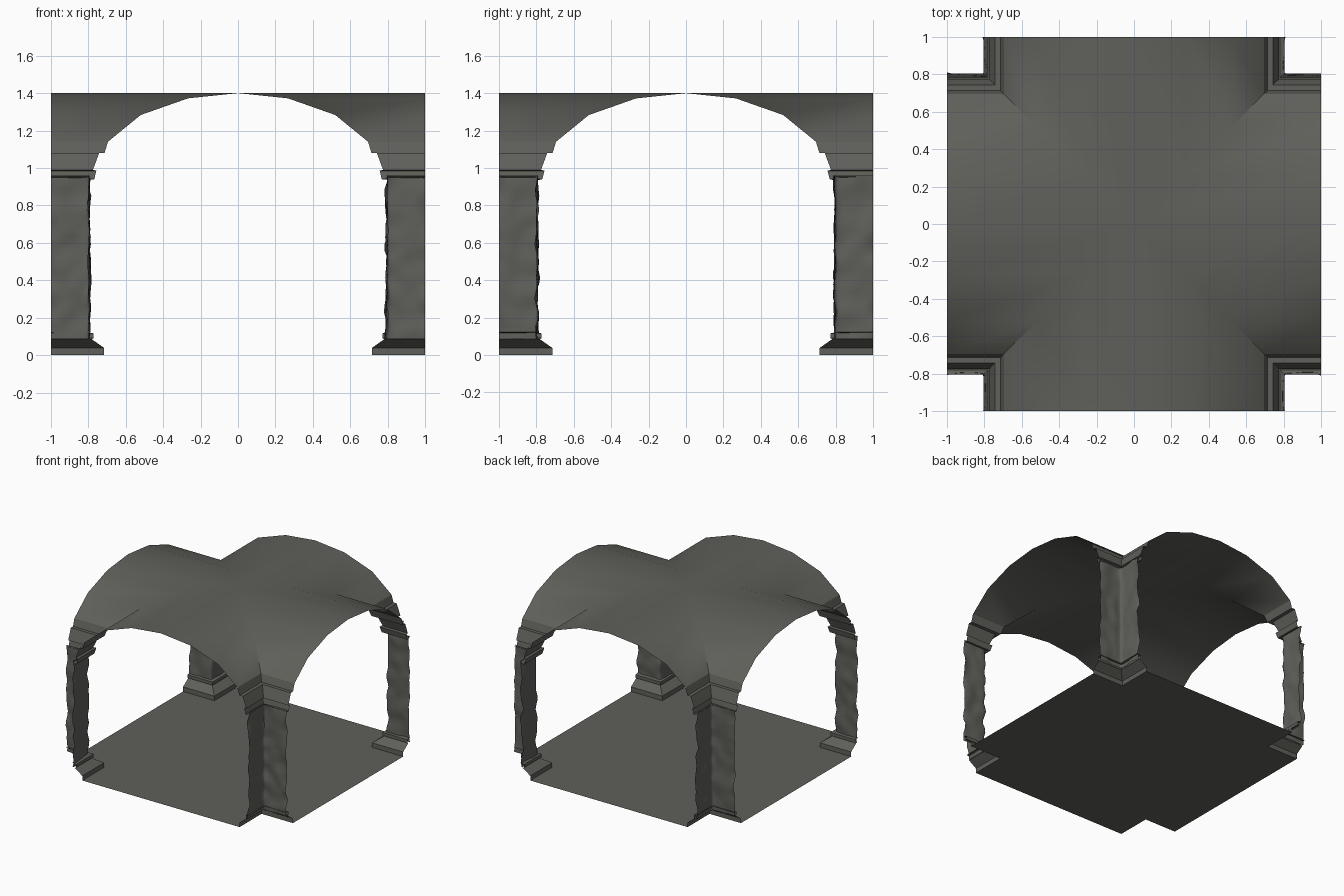
import bpy, bmesh, math
from mathutils import Vector, noise

if "Cube" in bpy.data.objects:
    bpy.data.objects.remove(bpy.data.objects["Cube"])

stone = bpy.data.materials.new("dark_grey_stone")
stone.diffuse_color = (0.115, 0.115, 0.103, 1)
stone.use_nodes = True
stone.node_tree.nodes["Principled BSDF"].inputs["Base Color"].default_value = stone.diffuse_color


def finish(name, bm, angle):
    bmesh.ops.remove_doubles(bm, verts=bm.verts, dist=0.0005)
    me = bpy.data.meshes.new(name)
    bm.to_mesh(me)
    bm.free()
    me.materials.append(stone)
    ob = bpy.data.objects.new(name, me)
    bpy.context.collection.objects.link(ob)
    bpy.ops.object.select_all(action='DESELECT')
    ob.select_set(True)
    bpy.context.view_layer.objects.active = ob
    bpy.ops.object.shade_smooth_by_angle(angle=math.radians(angle))
    return ob


def l_path(d):
    """L-shaped line around one open corner, at distance d from the axes."""
    return [(d, 1), (d, d), (1, d)]


def rounded_path(d, r=0.015, n=8):
    """Same line, finely divided and with a softened corner."""
    leg = [(d, 1 + (d + r - 1) * i / n) for i in range(n + 1)]
    return leg + [(d + r * 0.3, d + r * 0.3)] + [(y, x) for x, y in reversed(leg)]


def sweep(name, profile, path=l_path, rough=0.0, angle=25):
    """Sweep a (distance, height) profile round all four corners."""
    bm = bmesh.new()
    for sx, sy in ((1, 1), (-1, 1), (-1, -1), (1, -1)):
        rows = []
        for d, z in profile:
            row = []
            for x, y in path(d):
                p = Vector((sx * x, sy * y, z))
                if rough:
                    k = rough * noise.noise(p * 11)
                    # push the worn stone in and out, leaving the open ends on the tile edge
                    if x < 0.999:
                        p.x += k * sx * (1 if x < d + 0.03 else 0)
                    if y < 0.999:
                        p.y += k * sy * (1 if y < d + 0.03 else 0)
                    if x > 0.999:
                        p.y += k * sy
                    if y > 0.999:
                        p.x += k * sx
                row.append(bm.verts.new(p))
            rows.append(row)
        for a, b in zip(rows, rows[1:]):
            for i in range(len(a) - 1):
                q = [a[i], a[i + 1], b[i + 1], b[i]]
                # keep normals facing the room
                bm.faces.new(q if sx * sy < 0 else q[::-1])
    return finish(name, bm, angle)


# groin vault: one arch profile meeting on the diagonals
vault = sweep("vault", [(0.695, 1.14), (0.52, 1.283), (0.267, 1.372), (0, 1.4)], angle=30)

# stepped capitals carrying the vault
sweep("capitals", [(0.805, 0.955), (0.78, 0.937), (0.768, 0.94), (0.757, 0.985),
                   (0.775, 0.99), (0.742, 1.08), (0.713, 1.08), (0.695, 1.14)])

# rough stone pillars
sweep("pillars", [(0.795, 0.085 + 0.875 * i / 24) for i in range(25)],
      rounded_path, rough=0.014, angle=50)

# stepped bases
sweep("bases", [(0.715, 0), (0.715, 0.038), (0.782, 0.085), (0.772, 0.09),
                (0.772, 0.116), (0.805, 0.122)])

# cross-shaped floor, notched at the bases
bm = bmesh.new()
e = 0.715
outline = [(e, -1), (e, -e), (1, -e), (1, e), (e, e), (e, 1),
           (-e, 1), (-e, e), (-1, e), (-1, -e), (-e, -e), (-e, -1)]
bm.faces.new([bm.verts.new((x, y, 0)) for x, y in outline])
finish("floor", bm, 30)
